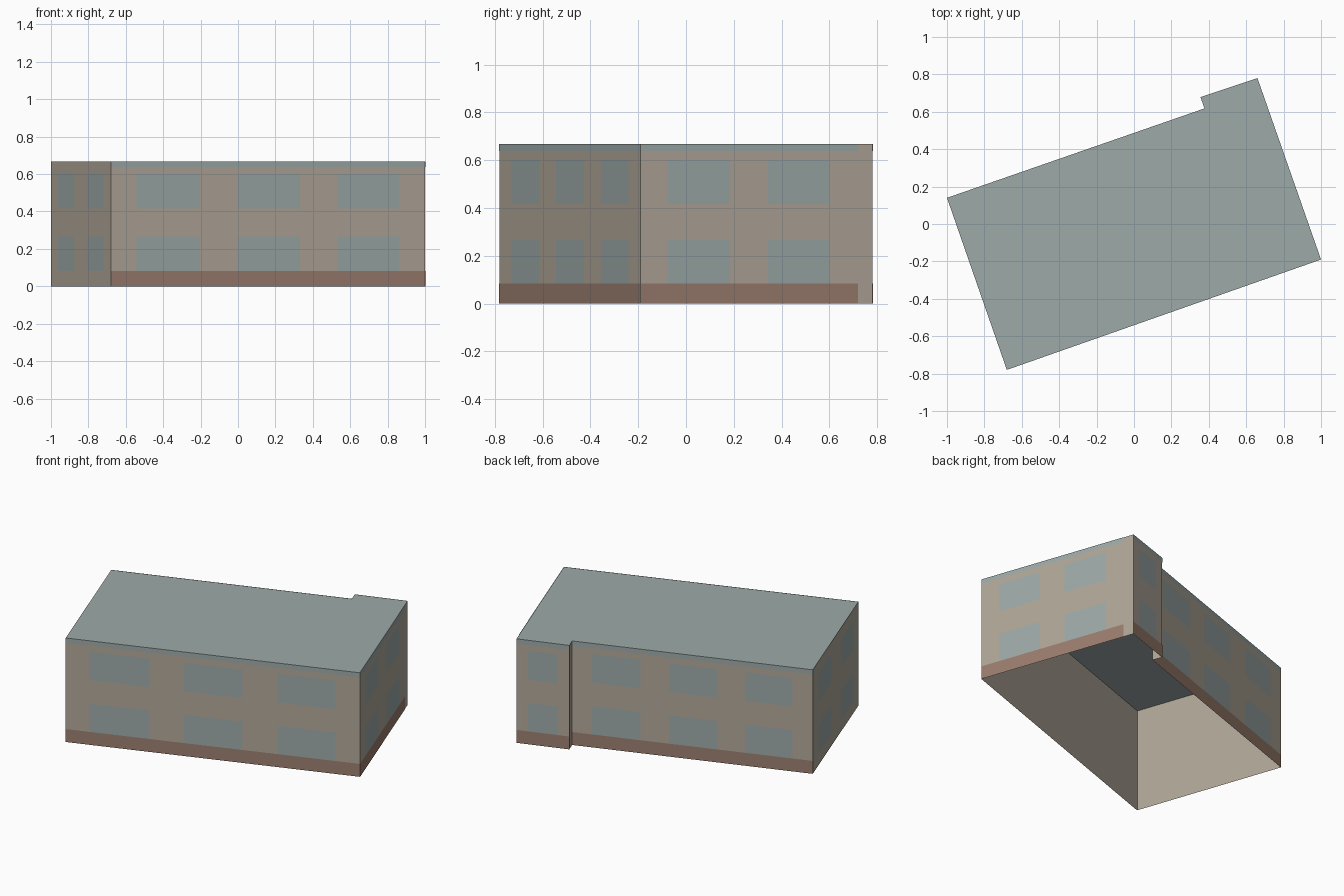
import bpy
import bmesh
from mathutils import Vector

cube = bpy.data.objects.get("Cube")
if cube:
    bpy.data.objects.remove(cube, do_unlink=True)


def material(name, rgb):
    color = [(c / 255) ** 2.2 for c in rgb] + [1]
    mat = bpy.data.materials.new(name)
    mat.use_nodes = True
    mat.diffuse_color = color
    mat.node_tree.nodes["Principled BSDF"].inputs["Base Color"].default_value = color
    return mat


plaster = material("tan plaster", (176, 166, 152))
slate = material("blue grey", (155, 168, 167))
brick = material("brown plinth", (154, 125, 110))

HEIGHT = 0.668
PLINTH_TOP = 0.083
CORNICE_BOTTOM = 0.638
FLOORS = [(PLINTH_TOP, 0.265), (0.417, 0.6)]

# Footprint, counter-clockwise from the front right corner
corners = [Vector(p) for p in [(-0.68, -0.78), (1, -0.19), (0.66, 0.78),
                               (0.355, 0.678), (0.377, 0.618), (-1, 0.14)]]


def finish(name, bm, mats):
    mesh = bpy.data.meshes.new(name)
    bm.to_mesh(mesh)
    bm.free()
    for mat in mats:
        mesh.materials.append(mat)
    obj = bpy.data.objects.new(name, mesh)
    bpy.context.collection.objects.link(obj)
    return obj


# Open-bottomed shell with a flat roof
bm = bmesh.new()
low = [bm.verts.new((p.x, p.y, 0)) for p in corners]
high = [bm.verts.new((p.x, p.y, HEIGHT)) for p in corners]
for i in range(len(corners)):
    j = (i + 1) % len(corners)
    bm.faces.new((low[i], low[j], high[j], high[i]))
bm.faces.new(high).material_index = 1
finish("building_shell", bm, [plaster, slate])


def panels(name, side, spans, heights, mat):
    """Flat plates just proud of one wall, placed by fraction of its length."""
    a, b = corners[side], corners[(side + 1) % len(corners)]
    d = b - a
    out = Vector((d.y, -d.x)).normalized() * 0.002
    bm = bmesh.new()
    for s, e in spans:
        p, q = a + d * s + out, a + d * e + out
        for z0, z1 in heights:
            ring = [(p, z0), (q, z0), (q, z1), (p, z1)]
            bm.faces.new([bm.verts.new((v.x, v.y, z)) for v, z in ring])
    finish(name, bm, [mat])


# Windows, plinth and cornice of each wall
long_wall = [(0.082, 0.284), (0.402, 0.602), (0.721, 0.917)]
walls = [
    ("front", 0, long_wall, 1),
    ("left", 1, [(0.115, 0.385), (0.549, 0.817)], 0.938),
    ("back_bay", 2, [(0.21, 0.78)], 1),
    ("back", 4, long_wall, 1),
    ("right", 5, [(0.12, 0.39), (0.62, 0.88)], 0),
]
for name, side, windows, trim_end in walls:
    panels(name + "_windows", side, windows, FLOORS, slate)
    if trim_end:
        panels(name + "_plinth", side, [(0, trim_end)], [(0, PLINTH_TOP)], brick)
        panels(name + "_cornice", side, [(0, trim_end)], [(CORNICE_BOTTOM, HEIGHT)], slate)
